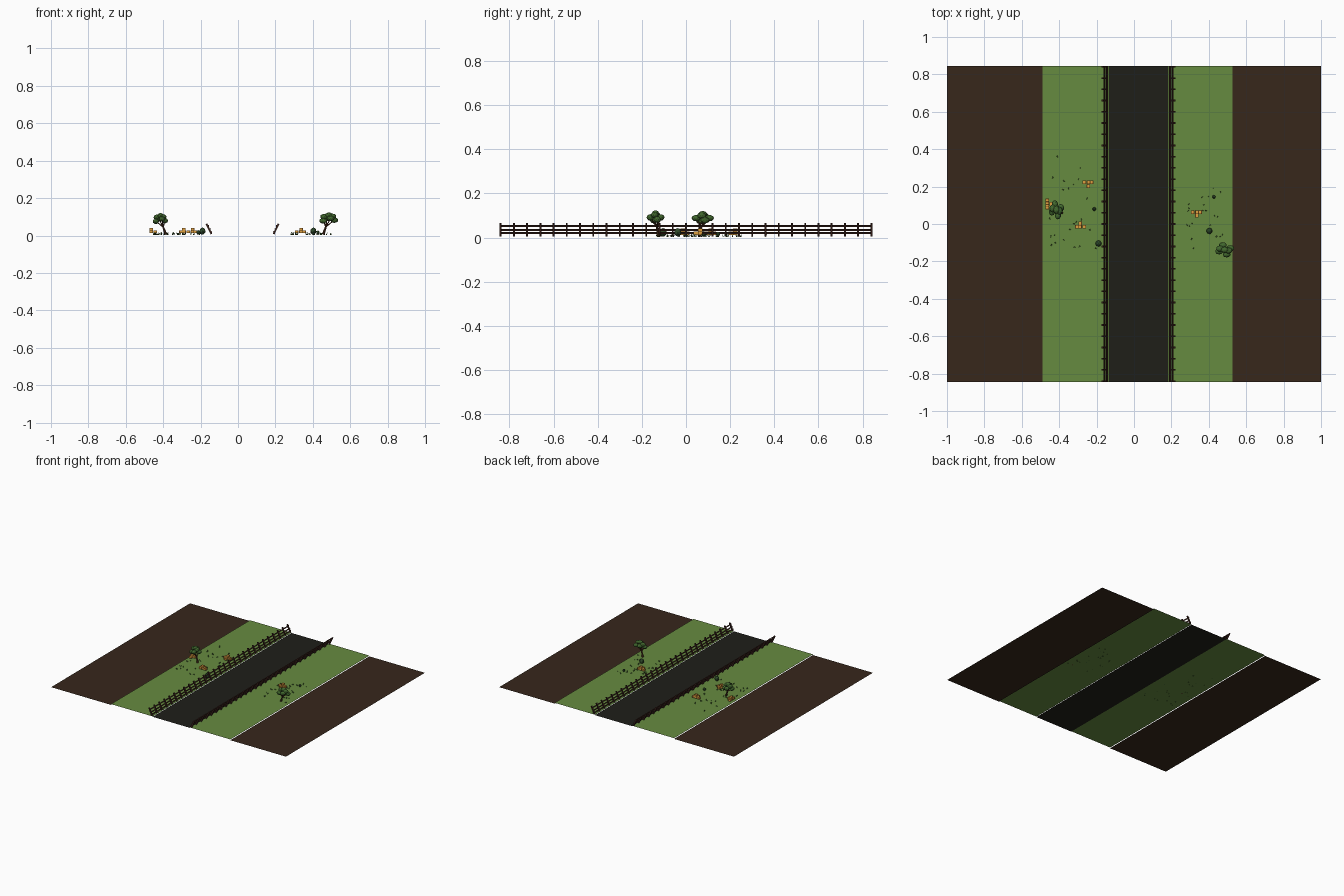
import bpy, bmesh, math, random
from mathutils import Vector, Matrix

if "Cube" in bpy.data.objects:
    bpy.data.objects.remove(bpy.data.objects["Cube"])

random.seed(7)
GROUND = 0.006


def mat(name, r, g, b):
    m = bpy.data.materials.new(name)
    m.diffuse_color = tuple((c / 255) ** 2.2 for c in (r, g, b)) + (1,)
    m.use_nodes = True
    m.node_tree.nodes["Principled BSDF"].inputs["Base Color"].default_value = m.diffuse_color
    return m


SOIL = mat("soil", 58, 43, 33)
GRASS = mat("grass", 102, 138, 66)
ROAD = mat("road", 36, 36, 31)
WOOD = mat("fence_wood", 66, 42, 36)
BARK = mat("bark", 80, 50, 36)
LEAF = mat("leaf", 68, 105, 50)
BUSH = mat("bush", 50, 75, 45)
STRAW = mat("straw", 222, 158, 66)
TWINE = mat("twine", 130, 80, 35)
BLADE = mat("blade", 62, 95, 45)


def finish(bm, name, *materials):
    me = bpy.data.meshes.new(name)
    bm.to_mesh(me)
    bm.free()
    for m in materials:
        me.materials.append(m)
    ob = bpy.data.objects.new(name, me)
    bpy.context.collection.objects.link(ob)
    return ob


def box(bm, centre, size, rot=Matrix(), index=0):
    m = Matrix.Translation(centre) @ rot @ Matrix.Diagonal((*size, 1))
    vs = bmesh.ops.create_cube(bm, size=1, matrix=m)["verts"]
    for f in {f for v in vs for f in v.link_faces}:
        f.material_index = index


def blob(bm, centre, size, sub=2, index=0):
    m = Matrix.Translation(centre) @ Matrix.Diagonal((*size, 1))
    vs = bmesh.ops.create_icosphere(bm, subdivisions=sub, radius=1, matrix=m)["verts"]
    for f in {f for v in vs for f in v.link_faces}:
        f.material_index = index


def limb(bm, a, b, r1, r2):
    a, b = Vector(a), Vector(b)
    q = (b - a).to_track_quat('Z', 'Y').to_matrix().to_4x4()
    bmesh.ops.create_cone(bm, cap_ends=True, segments=7, radius1=r1, radius2=r2,
                          depth=(b - a).length, matrix=Matrix.Translation((a + b) / 2) @ q)


# ground strips
for name, x0, x1, z, m in [("soil_left", -1, -.49, 0, SOIL), ("grass_left", -.49, -.135, GROUND, GRASS),
                           ("road", -.135, .183, .003, ROAD), ("grass_right", .183, .527, GROUND, GRASS),
                           ("soil_right", .527, 1, 0, SOIL)]:
    bm = bmesh.new()
    bm.faces.new([bm.verts.new((x, y, z)) for x, y in
                  [(x0, -.845), (x1, -.845), (x1, .845), (x0, .845)]])
    finish(bm, name, m)

# fences leaning away from the road
for name, xb, xt in [("fence_left", -.142, -.169), ("fence_right", .191, .217)]:
    bm = bmesh.new()
    zb, zt = .008, .063
    lean = math.atan2(xt - xb, zt - zb)
    rot = Matrix.Rotation(lean, 4, 'Y')
    side = math.copysign(1, xb)
    for i in range(29):
        y = -.84 + i * .06
        box(bm, ((xb + xt) / 2, y, (zb + zt) / 2), (.009, .009, .061), rot)
    for z in (.02, .035, .053):
        x = xb + (xt - xb) * (z - zb) / (zt - zb) - side * .006
        box(bm, (x, 0, z), (.005, 1.69, .008), rot)
    finish(bm, name, WOOD)


# trees with a leaning trunk, forks and a clumped crown
def tree(name, base, crown, wide, deep):
    base, crown = Vector(base), Vector(crown)
    bm = bmesh.new()
    fork = base.lerp(crown, .5)
    limb(bm, base, fork, .0075, .005)
    clumps = [(-.6, -.2, -.3), (.6, .2, -.2), (-.2, .6, .1), (.2, -.6, .1),
              (-.5, .15, .4), (.4, -.1, .45), (0, 0, .65)]
    pts = [crown + Vector((x * wide, y * deep, z * .032)) for x, y, z in clumps]
    for p in pts[:4]:
        limb(bm, fork, p, .004, .002)
    finish(bm, name + "_trunk", BARK)
    bm = bmesh.new()
    for p in pts:
        blob(bm, p, (wide * .42, deep * .42, .0145))
    finish(bm, name + "_crown", LEAF)


tree("left_tree", (-.385, .06, .006), (-.415, .076, .085), .04, .05)
tree("right_tree", (.455, -.125, .006), (.485, -.138, .088), .05, .04)

# round bushes
for i, (x, y, r) in enumerate([(.403, -.037, .016), (-.19, -.104, .016), (.427, .145, .009), (-.213, .08, .01)]):
    bm = bmesh.new()
    blob(bm, (x, y, GROUND + r * 1.1), (r, r, r * 1.2))
    for k in range(5):
        a = k * math.tau / 5
        blob(bm, (x + r * .55 * math.cos(a), y + r * .55 * math.sin(a), GROUND + r * .8), (r * .5,) * 3, 1)
    finish(bm, f"bush_{i + 1}", BUSH)

# piles of straw bales: a row, one bale in front and one on top
for i, (x, y, a) in enumerate([(-.245, .215, 0), (-.455, .107, 90), (-.287, -.007, 180), (.335, .056, 0)]):
    bm = bmesh.new()
    spin = Matrix.Rotation(math.radians(a), 4, 'Z')
    for dx, dy, dz in [(-.02, .008, 0), (0, .008, 0), (.02, .008, 0), (0, -.012, 0), (.004, .008, .0145)]:
        c = Vector((x, y, .0195 + dz)) + spin @ Vector((dx, dy, 0))
        box(bm, c, (.019, .019, .014), spin)
        for t in (-.005, .005):
            box(bm, c + spin @ Vector((t, 0, 0)), (.0012, .0196, .0146), spin, 1)
    finish(bm, f"straw_bales_{i + 1}", STRAW, TWINE)

# grass tufts of three-sided blades
bm = bmesh.new()
spots = [(-.41, .36), (-.435, .247), (-.375, .23), (-.29, .3)]
spots += [(random.uniform(-.46, -.2), random.uniform(-.15, .26)) for _ in range(24)]
spots += [(random.uniform(.28, .5), random.uniform(-.17, .19)) for _ in range(22)]
for x, y in spots:
    for k in range(4):
        a = random.uniform(0, math.tau)
        d = Vector((math.cos(a), math.sin(a), 0))
        p = Vector((x, y, 0.004)) + d * .002
        limb(bm, p, p + d * .004 + Vector((0, 0, random.uniform(.01, .016))), .0014, .0002)
finish(bm, "grass_tufts", BLADE)
